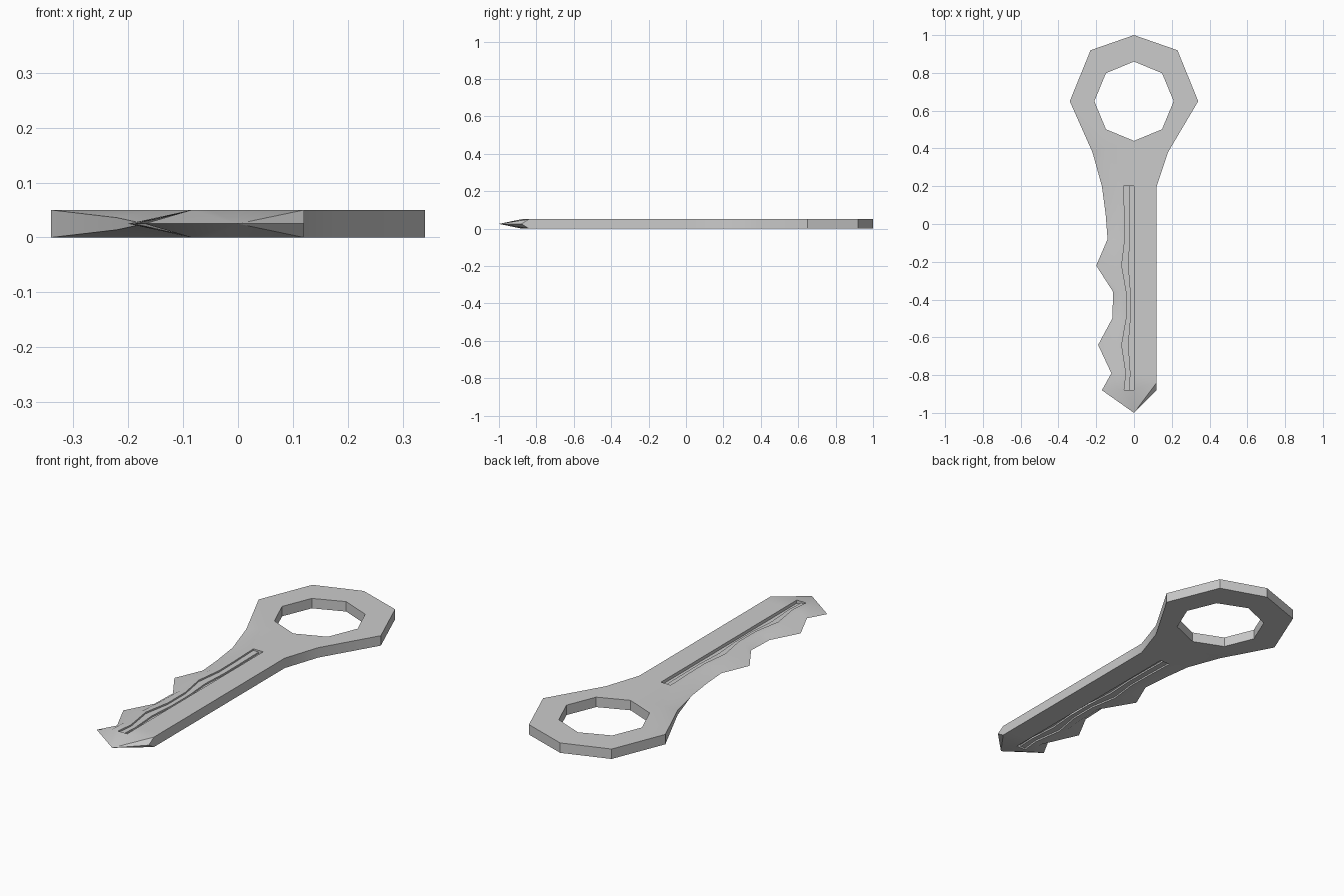
import bpy, bmesh, math
from mathutils import Vector

cube = bpy.data.objects.get("Cube")
if cube:
    bpy.data.objects.remove(cube, do_unlink=True)

T = 0.025      # half thickness
STEP = 0.008   # depth of each groove step
SIDE = 0.12    # straight side of the blade
INNER = -0.085 # where the cutting bevel begins

metal = bpy.data.materials.new("light_grey_metal")
metal.use_nodes = True
grey = (0.6, 0.6, 0.6, 1)
metal.diffuse_color = grey
metal.node_tree.nodes["Principled BSDF"].inputs["Base Color"].default_value = grey

bm = bmesh.new()


def face(*points):
    """Add a face, dropping repeated points."""
    pts = []
    for p in points:
        if p not in pts:
            pts.append(p)
    if len(pts) > 2:
        bm.faces.new([bm.verts.new(p) for p in pts])


def low(p):
    return (p[0], p[1], 0)


# Blade rows: y, toothed edge x, groove edge x
rows = [(0.2, -0.17, -0.055), (0.05, -0.15, -0.05), (-0.08, -0.14, -0.048),
        (-0.22, -0.2, -0.065), (-0.36, -0.11, -0.04), (-0.5, -0.115, -0.04),
        (-0.64, -0.19, -0.065), (-0.79, -0.12, -0.042), (-0.88, -0.17, -0.052)]


def section(y, tooth, groove):
    """Cross-section from the sharp toothed edge to the straight side."""
    end = y == rows[-1][0]
    mid = groove * 0.45
    inner = max(INNER, tooth + 0.04)
    return [(tooth, y, 0), (inner, y, T), (groove, y, T), (groove, y, T - STEP),
            (mid, y, T - STEP), (mid, y, T - 2 * STEP), (0, y, T - 2 * STEP),
            (0, y, T), (SIDE, y + 0.04 if end else y, T), (SIDE, y, 0)]


sections = [section(*r) for r in rows]
for a, b in zip(sections, sections[1:]):
    for i in range(len(a) - 1):
        face(a[i], b[i], b[i + 1], a[i + 1])

# Groove ends
for s in (sections[0], sections[-1]):
    face(*s[2:8])

# Tapered tip
tip = (0, -1, 0)
last = sections[-1]
for i, j in ((0, 1), (1, 2), (2, 7), (7, 8), (8, 9)):
    face(last[i], tip, last[j])

# Bow: eight-sided head around an eight-sided hole, both from lower right
hole = [(0.21 * math.cos(a), 0.65 + 0.21 * math.sin(a), T)
        for a in (math.radians(-45 + 45 * k) for k in range(8))]
head = [(0.18, 0.38, T), (0.34, 0.65, T), (0.23, 0.92, T), (0, 1, T),
        (-0.23, 0.92, T), (-0.34, 0.65, T)]
for k in range(5):
    face(head[k], head[k + 1], hole[k + 1], hole[k])

# Shoulder blending the head into the thin toothed edge
first = sections[0]
shoulder = (-0.22, 0.38, 0.011)
crease = (-0.15, 0.4, T)
face(head[5], shoulder, crease)
face(head[5], crease, hole[6], hole[5])
face(crease, shoulder, first[0], first[1])
face(hole[6], crease, first[1], first[2], first[7], first[8], head[0], hole[0], hole[7])

# Outer and hole walls
rim = [first[8]] + head + [shoulder, first[0]]
for a, b in zip(rim, rim[1:]):
    face(a, low(a), low(b), b)
for k in range(8):
    a, b = hole[k], hole[(k + 1) % 8]
    face(a, b, low(b), low(a))

# Mirror the upper half downwards and weld
copy = bmesh.ops.duplicate(bm, geom=bm.verts[:] + bm.edges[:] + bm.faces[:])
for g in copy["geom"]:
    if isinstance(g, bmesh.types.BMVert):
        g.co.z = -g.co.z
bmesh.ops.remove_doubles(bm, verts=bm.verts[:], dist=0.0001)
bmesh.ops.recalc_face_normals(bm, faces=bm.faces[:])
bmesh.ops.translate(bm, verts=bm.verts[:], vec=Vector((0, 0, T)))

mesh = bpy.data.meshes.new("key")
bm.to_mesh(mesh)
bm.free()
mesh.materials.append(metal)
key = bpy.data.objects.new("key", mesh)
bpy.context.collection.objects.link(key)
bpy.ops.object.select_all(action='DESELECT')
key.select_set(True)
bpy.context.view_layer.objects.active = key
bpy.ops.object.shade_smooth_by_angle(angle=math.radians(30))
